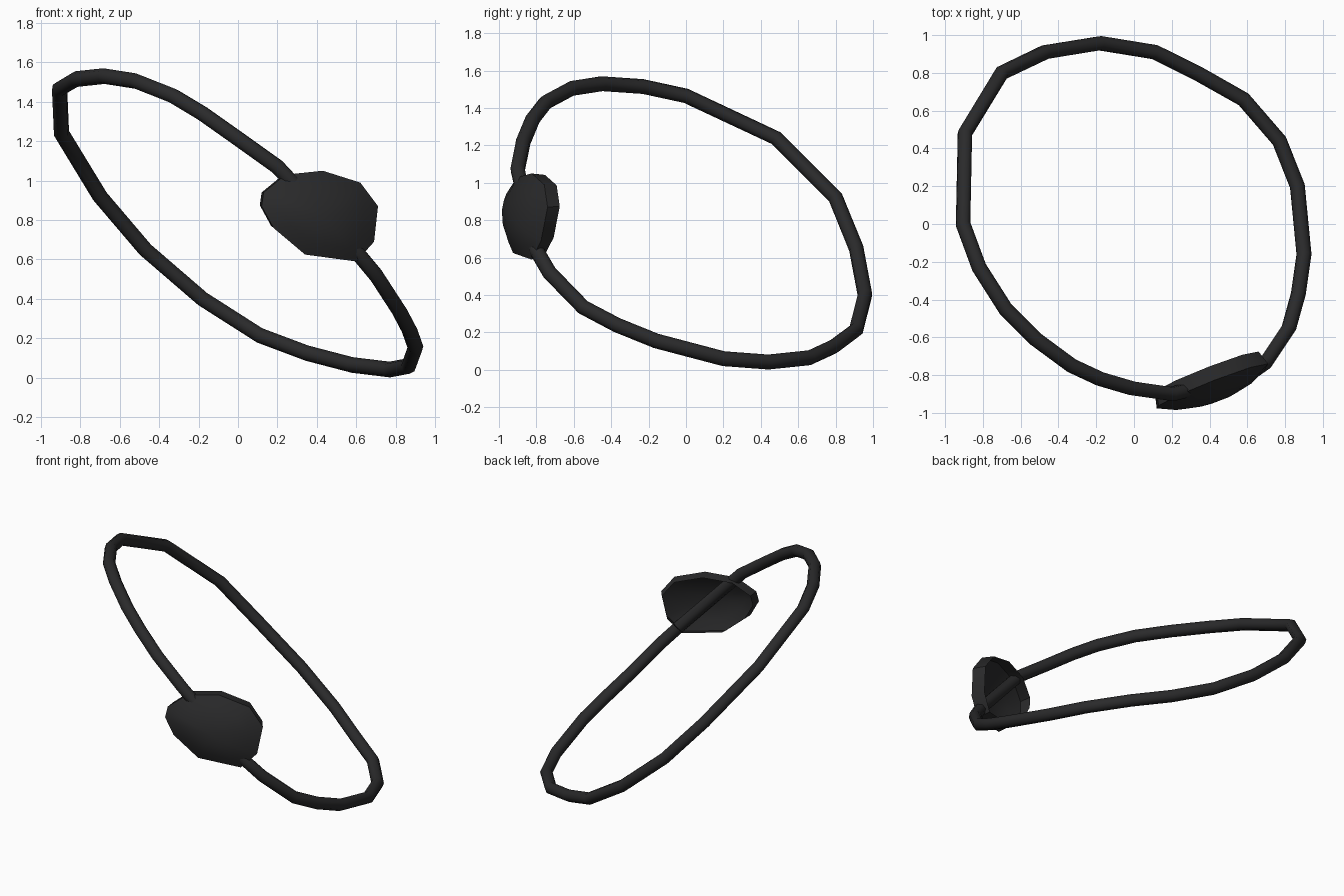
import bpy, bmesh, math
from mathutils import Vector

if "Cube" in bpy.data.objects:
    bpy.data.objects.remove(bpy.data.objects["Cube"])

black = bpy.data.materials.new("charcoal black")
black.diffuse_color = (0.023, 0.023, 0.024, 1)
black.use_nodes = True
black.node_tree.nodes["Principled BSDF"].inputs["Base Color"].default_value = black.diffuse_color

# Strap: tilted closed loop, running straight across behind the patch
path = [(0.20, -0.90, 1.07), (-0.01, -0.87, 1.22), (-0.18, -0.82, 1.34),
        (-0.33, -0.75, 1.43), (-0.52, -0.61, 1.505), (-0.68, -0.45, 1.53),
        (-0.82, -0.23, 1.515), (-0.905, 0.0, 1.465), (-0.895, 0.48, 1.24),
        (-0.70, 0.80, 0.92), (-0.47, 0.91, 0.65), (-0.18, 0.957, 0.40),
        (0.11, 0.91, 0.215), (0.35, 0.79, 0.125), (0.58, 0.66, 0.065),
        (0.77, 0.44, 0.042), (0.865, 0.20, 0.06), (0.90, -0.16, 0.155),
        (0.87, -0.37, 0.24), (0.82, -0.55, 0.335), (0.70, -0.73, 0.52),
        (0.60, -0.80, 0.64)]
curve = bpy.data.curves.new("strap", 'CURVE')
curve.dimensions = '3D'
curve.bevel_depth = 0.04
curve.bevel_resolution = 2
spline = curve.splines.new('POLY')
spline.points.add(len(path) - 1)
for point, co in zip(spline.points, path):
    point.co = (*co, 1)
spline.use_cyclic_u = True
spline.use_smooth = True
curve.materials.append(black)
strap = bpy.data.objects.new("strap", curve)
bpy.context.collection.objects.link(strap)

# Patch: shallow bowl lofted from the front outline (x, z)
outline = [(0.12, 0.87), (0.13, 0.94), (0.24, 1.03), (0.43, 1.05), (0.62, 0.99),
           (0.71, 0.87), (0.69, 0.69), (0.60, 0.59), (0.34, 0.625), (0.18, 0.76)]
centre = Vector((0.41, 0.83))
outward = Vector((0.37, -0.92, -0.1)).normalized()


def on_patch(x, z, scale, push):
    p = centre + (Vector((x, z)) - centre) * scale
    y = -0.975 + 0.4 * (p.x - 0.13) + 0.15 * (p.y - 0.85)
    return Vector((p.x, y, p.y)) + outward * push


bm = bmesh.new()
# rings from the rear rim to the front of the dome: (scale, push)
rings = [[bm.verts.new(on_patch(x, z, s, d)) for x, z in outline]
         for s, d in ((0.93, -0.08), (1.0, 0.0), (0.7, 0.045), (0.35, 0.07))]
n = len(outline)
for a, b in zip(rings, rings[1:]):
    for i in range(n):
        bm.faces.new((a[i], a[(i + 1) % n], b[(i + 1) % n], b[i]))
tip = bm.verts.new(on_patch(*centre, 1, 0.08))
for i in range(n):
    bm.faces.new((rings[-1][i], rings[-1][(i + 1) % n], tip))
bmesh.ops.recalc_face_normals(bm, faces=bm.faces)
mesh = bpy.data.meshes.new("patch")
bm.to_mesh(mesh)
bm.free()
mesh.materials.append(black)
patch = bpy.data.objects.new("patch", mesh)
bpy.context.collection.objects.link(patch)
bpy.context.view_layer.objects.active = patch
patch.select_set(True)
bpy.ops.object.shade_smooth_by_angle(angle=math.radians(40))
